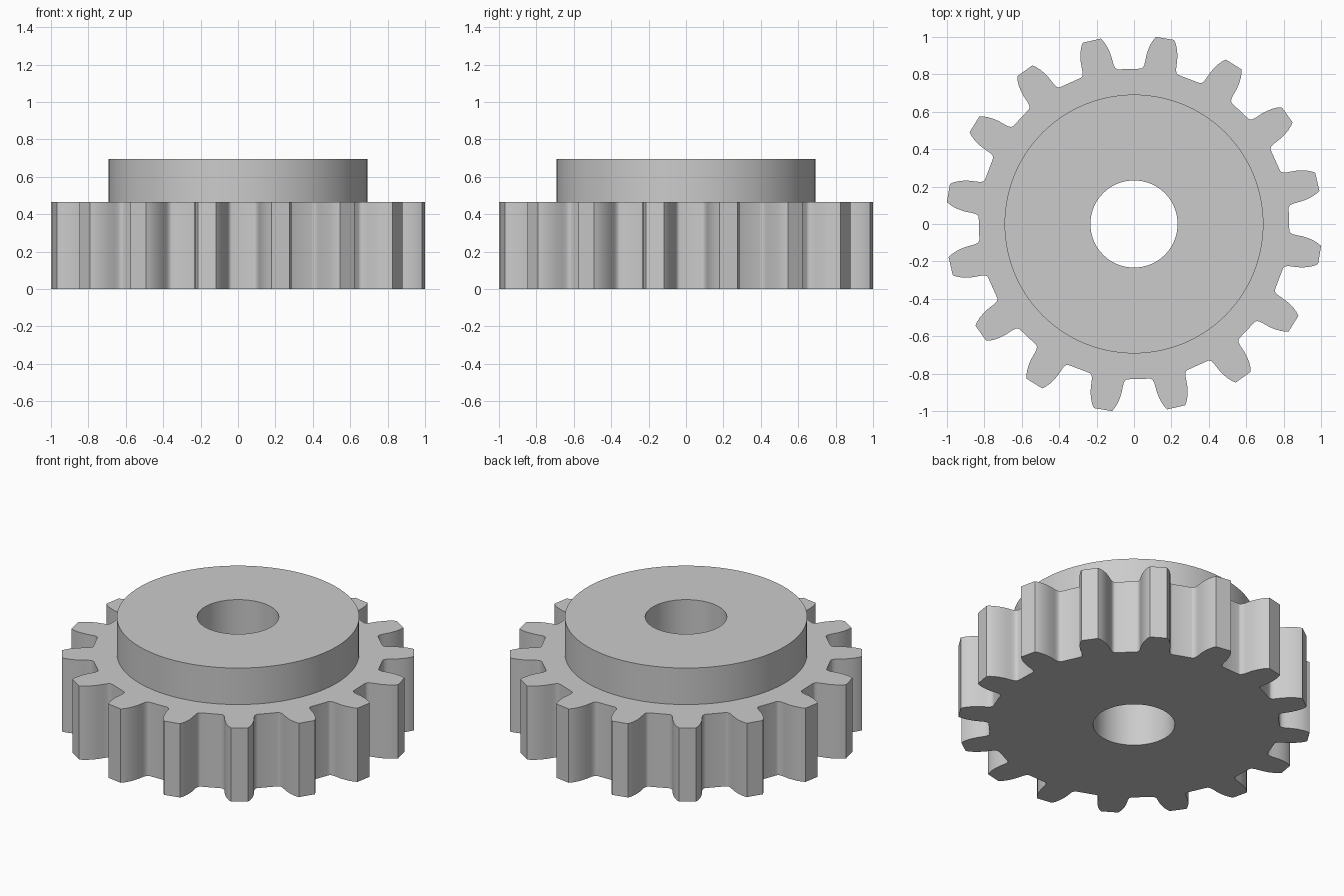
import bpy, bmesh
from math import radians, cos, sin, tau

TEETH = 16
PITCH = tau / TEETH
FIRST_TOOTH = radians(13)
GEAR_TOP, HUB_TOP = 0.465, 0.695
HUB_R, BORE_R = 0.692, 0.233

# Half tooth: degrees from the tooth centre line, radius
FLANK = [(2.8, 1.007), (3.5, 0.99), (4.2, 0.966), (4.8, 0.938), (5.25, 0.908),
         (5.55, 0.875), (5.75, 0.855), (6.15, 0.84), (6.7, 0.833), (7.2, 0.831)]

cube = bpy.data.objects.get("Cube")
if cube:
    bpy.data.objects.remove(cube, do_unlink=True)

steel = bpy.data.materials.new("grey steel")
steel.use_nodes = True
grey = (0.6, 0.6, 0.6, 1)
steel.diffuse_color = grey
steel.node_tree.nodes["Principled BSDF"].inputs["Base Color"].default_value = grey


def prism(name, outline, z0, z1):
    """Extrude a closed polar outline of (angle, radius) from z0 to z1."""
    bm = bmesh.new()
    face = bm.faces.new([bm.verts.new((r * cos(a), r * sin(a), z0)) for a, r in outline])
    ext = bmesh.ops.extrude_face_region(bm, geom=[face], use_keep_orig=True)
    for v in ext["geom"]:
        if isinstance(v, bmesh.types.BMVert):
            v.co.z = z1
    bmesh.ops.recalc_face_normals(bm, faces=bm.faces[:])
    mesh = bpy.data.meshes.new(name)
    bm.to_mesh(mesh)
    bm.free()
    mesh.materials.append(steel)
    obj = bpy.data.objects.new(name, mesh)
    bpy.context.collection.objects.link(obj)
    return obj


def circle(radius, sides=128):
    return [(tau * i / sides, radius) for i in range(sides)]


def combine(target, other, operation):
    """Apply a boolean and remove the helper."""
    mod = target.modifiers.new(operation, 'BOOLEAN')
    mod.operation, mod.object, mod.solver = operation, other, 'EXACT'
    bpy.context.view_layer.objects.active = target
    bpy.ops.object.modifier_apply(modifier=mod.name)
    bpy.data.objects.remove(other, do_unlink=True)


# Toothed rim outline: each tooth is a flank and its mirror image
outline = []
for t in range(TEETH):
    centre = FIRST_TOOTH + t * PITCH
    outline += [(centre - radians(a), r) for a, r in reversed(FLANK)]
    outline += [(centre + radians(a), r) for a, r in FLANK]
gear = prism("gear", outline, 0, GEAR_TOP)

# Raised hub and through bore
combine(gear, prism("hub", circle(HUB_R), GEAR_TOP / 2, HUB_TOP), 'UNION')
combine(gear, prism("bore_cutter", circle(BORE_R, 96), -0.2, HUB_TOP + 0.2), 'DIFFERENCE')

# Smooth round walls, sharp rims and tooth tips
bpy.ops.object.select_all(action='DESELECT')
gear.select_set(True)
bpy.context.view_layer.objects.active = gear
bpy.ops.object.shade_smooth_by_angle(angle=radians(30))
